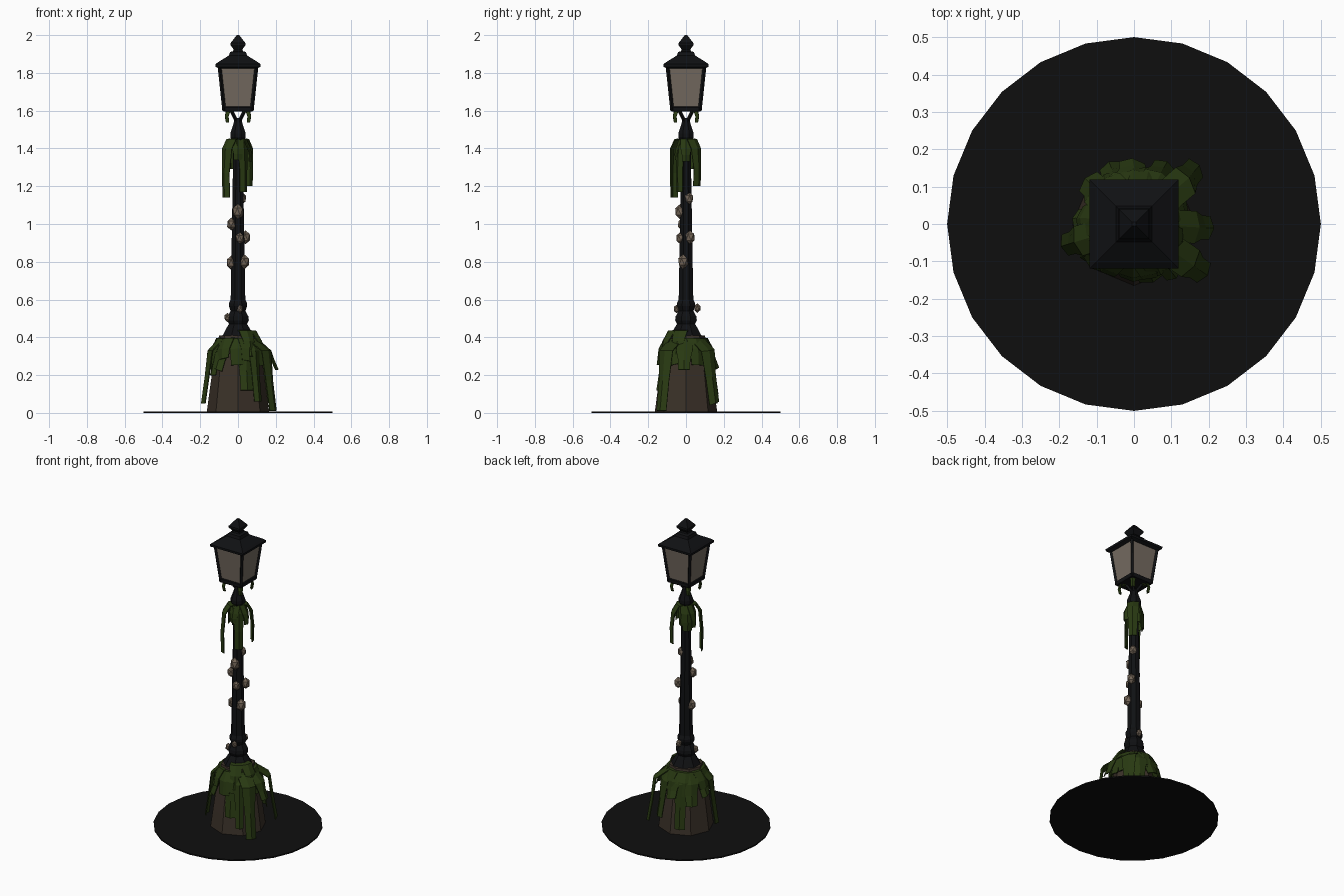
import bpy, bmesh, math, random
from mathutils import Vector, Matrix

if "Cube" in bpy.data.objects:
    bpy.data.objects.remove(bpy.data.objects["Cube"])

random.seed(4)


def material(name, rgb):
    m = bpy.data.materials.new(name)
    m.diffuse_color = (*rgb, 1)
    m.use_nodes = True
    m.node_tree.nodes["Principled BSDF"].inputs["Base Color"].default_value = m.diffuse_color
    return m


GROUND = material("black_soil", (0.0045, 0.0045, 0.0045))
IRON = material("dark_iron", (0.005, 0.0055, 0.0065))
STONE = material("brown_stone", (0.042, 0.030, 0.021))
IVY = material("ivy_green", (0.022, 0.042, 0.006))
GLASS = material("cloudy_glass", (0.18, 0.15, 0.12))
FUNGUS = material("pale_fungus", (0.17, 0.13, 0.095))


def make(name, bm, mat):
    bmesh.ops.recalc_face_normals(bm, faces=bm.faces)
    me = bpy.data.meshes.new(name)
    bm.to_mesh(me)
    bm.free()
    me.materials.append(mat)
    ob = bpy.data.objects.new(name, me)
    bpy.context.collection.objects.link(ob)
    return ob


def lathe(name, profile, sides, mat, turn=0.0):
    """Stack of n-sided rings, profile = (radius, z)."""
    bm = bmesh.new()
    rings = []
    for r, z in profile:
        rings.append([bm.verts.new((r * math.cos(turn + math.tau * i / sides),
                                    r * math.sin(turn + math.tau * i / sides), z))
                      for i in range(sides)])
    for a, b in zip(rings, rings[1:]):
        for i in range(sides):
            j = (i + 1) % sides
            bm.faces.new((a[i], a[j], b[j], b[i]))
    bm.faces.new(rings[0])
    bm.faces.new(rings[-1])
    return make(name, bm, mat)


def square(name, profile, mat):
    """Square section aligned to the axes, profile = (half width, z)."""
    return lathe(name, [(w * math.sqrt(2), z) for w, z in profile], 4, mat, math.pi / 4)


def bar(name, a, b, t, mat):
    a, b = Vector(a), Vector(b)
    bm = bmesh.new()
    d = b - a
    rot = d.to_track_quat('Z', 'Y').to_matrix().to_4x4()
    bmesh.ops.create_cube(bm, size=1, matrix=Matrix.Translation((a + b) / 2) @ rot
                          @ Matrix.Diagonal((t, t, d.length, 1)))
    return make(name, bm, mat)


def ivy(name, angle, path, width, skew=0.0):
    """Drooping ridged leaf strip, path = (radius, z) running outward and down."""
    a = math.radians(angle)
    out, side = Vector((math.cos(a), math.sin(a), 0)), Vector((-math.sin(a), math.cos(a), 0))
    bm = bmesh.new()
    rows = []
    for k, (r, z) in enumerate(path):
        t = k / (len(path) - 1)
        w = width * (0.7 + 0.3 * math.sin(math.pi * min(1, t * 1.3)))
        row = []
        for s in (-0.5, 0, 0.5):
            p = out * (r - (0.012 if s else 0)) + side * (s * w + skew * t)
            p.z = max(0.012, z + s * skew * t)
            row.append(bm.verts.new(p))
        rows.append(row)
    for p, q in zip(rows, rows[1:]):
        for i in range(2):
            bm.faces.new((p[i], p[i + 1], q[i + 1], q[i]))
    ob = make(name, bm, IVY)
    ob.modifiers.new("thickness", 'SOLIDIFY').thickness = 0.006
    return ob


# ground and stone foot
lathe("ground_disc", [(0.5, 0), (0.5, 0.008)], 24, GROUND)
lathe("stone_foot", [(0.165, 0.006), (0.15, 0.12), (0.125, 0.3), (0.10, 0.41)], 8, STONE)

# iron post
lathe("iron_post", [(0.085, 0.38), (0.088, 0.41), (0.065, 0.45), (0.052, 0.47), (0.062, 0.49),
                    (0.06, 0.51), (0.042, 0.54), (0.052, 0.565), (0.052, 0.58), (0.042, 0.6),
                    (0.039, 0.75), (0.029, 1.30), (0.028, 1.43), (0.044, 1.46), (0.044, 1.48),
                    (0.026, 1.53), (0.018, 1.56)], 8, IRON, math.pi / 8)

# lantern: cradle, glass, frame and roof
for sx, sy in ((1, 1), (1, -1), (-1, 1), (-1, -1)):
    bar("cradle_arm", (0.008 * sx, 0.008 * sy, 1.545), (0.04 * sx, 0.04 * sy, 1.61), 0.013, IRON)
    bar("lantern_corner_bar", (0.073 * sx, 0.073 * sy, 1.60),
        (0.098 * sx, 0.098 * sy, 1.835), 0.014, IRON)
square("lantern_floor", [(0.076, 1.595), (0.08, 1.602), (0.08, 1.618), (0.075, 1.622)], IRON)
square("lantern_glass", [(0.072, 1.62), (0.097, 1.83)], GLASS)
square("lantern_roof", [(0.10, 1.822), (0.118, 1.832), (0.119, 1.846), (0.105, 1.857),
                        (0.048, 1.892), (0.042, 1.91), (0.026, 1.915), (0.024, 1.925),
                        (0.04, 1.948), (0.04, 1.957), (0.012, 1.993), (0.006, 2.0)], IRON)
for i in range(4):
    ivy("lantern_ivy_sprig", 45 + 90 * i,
        [(0.06, 1.595), (0.085, 1.605), (0.097, 1.57), (0.09, 1.537)], 0.034)

# upper ivy hanging from the post head: (angle, lowest point, reach, width)
for ang, low, reach, wid in ((45, 1.20, 0.098, 0.075), (225, 1.14, 0.105, 0.075),
                             (-50, 1.17, 0.058, 0.07), (135, 1.29, 0.06, 0.08),
                             (0, 1.33, 0.075, 0.06), (180, 1.31, 0.07, 0.06),
                             (-90, 1.34, 0.06, 0.065), (90, 1.32, 0.055, 0.06)):
    ivy("upper_ivy", ang, [(0.02, 1.455), (reach * 0.6, 1.45), (reach * 0.9, 1.40),
                           (reach, (1.40 + low) / 2), (reach * 0.97, low)], wid)

# lower ivy draped over the foot: (angle, lowest point, reach, width, skew)
for ang, low, reach, wid, skew in (
        (-72, 0.12, 0.165, 0.10, 0.0), (-128, 0.23, 0.165, 0.09, -0.02),
        (-163, 0.05, 0.205, 0.085, 0.0), (-148, 0.20, 0.17, 0.08, 0.0),
        (-35, 0.012, 0.24, 0.09, 0.0), (-3, 0.23, 0.215, 0.09, 0.0),
        (37, 0.05, 0.235, 0.09, 0.02), (62, 0.10, 0.19, 0.09, 0.0),
        (85, 0.24, 0.175, 0.10, 0.02), (112, 0.05, 0.18, 0.09, 0.0),
        (137, 0.20, 0.18, 0.10, 0.0), (168, 0.24, 0.165, 0.08, 0.02),
        (-52, 0.06, 0.185, 0.07, 0.0)):
    ivy("lower_ivy", ang, [(0.075, 0.39), (0.115, 0.385), (reach * 0.82, 0.33),
                           (reach * 0.9, (0.33 + low) / 2), (reach, low)], wid, skew)

# short overlapping leaves closing the top of the skirt
for i in range(11):
    a = i * 360 / 11 + random.uniform(-8, 8)
    ivy("ivy_collar", a, [(0.06, 0.40), (0.115, 0.395), (0.145, 0.34),
                          (0.155, random.uniform(0.25, 0.30))], 0.10, random.uniform(-0.02, 0.02))
for a, low in ((-62, 0.30), (-20, 0.31)):
    ivy("ivy_crest", a, [(0.05, 0.44), (0.10, 0.435), (0.135, 0.38), (0.155, low)], 0.08)

# pale fungus knobs climbing the post: (x, y, z, radius)
for x, y, z, r in ((0.0, -0.03, 1.065, 0.036), (0.02, 0.015, 1.135, 0.03),
                   (-0.035, -0.02, 1.0, 0.03), (0.04, 0.022, 0.93, 0.032),
                   (0.01, -0.03, 0.925, 0.028), (0.032, -0.015, 0.80, 0.035),
                   (-0.035, -0.005, 0.795, 0.033), (-0.055, -0.02, 0.505, 0.022),
                   (0.01, 0.06, 0.555, 0.022), (0.01, -0.05, 0.55, 0.02)):
    bm = bmesh.new()
    bmesh.ops.create_icosphere(bm, subdivisions=1, radius=r, matrix=Matrix.Translation((x, y, z))
                               @ Matrix.Rotation(z * 9, 4, 'Z') @ Matrix.Diagonal((0.85, 0.85, 1.15, 1)))
    make("fungus_knob", bm, FUNGUS)
